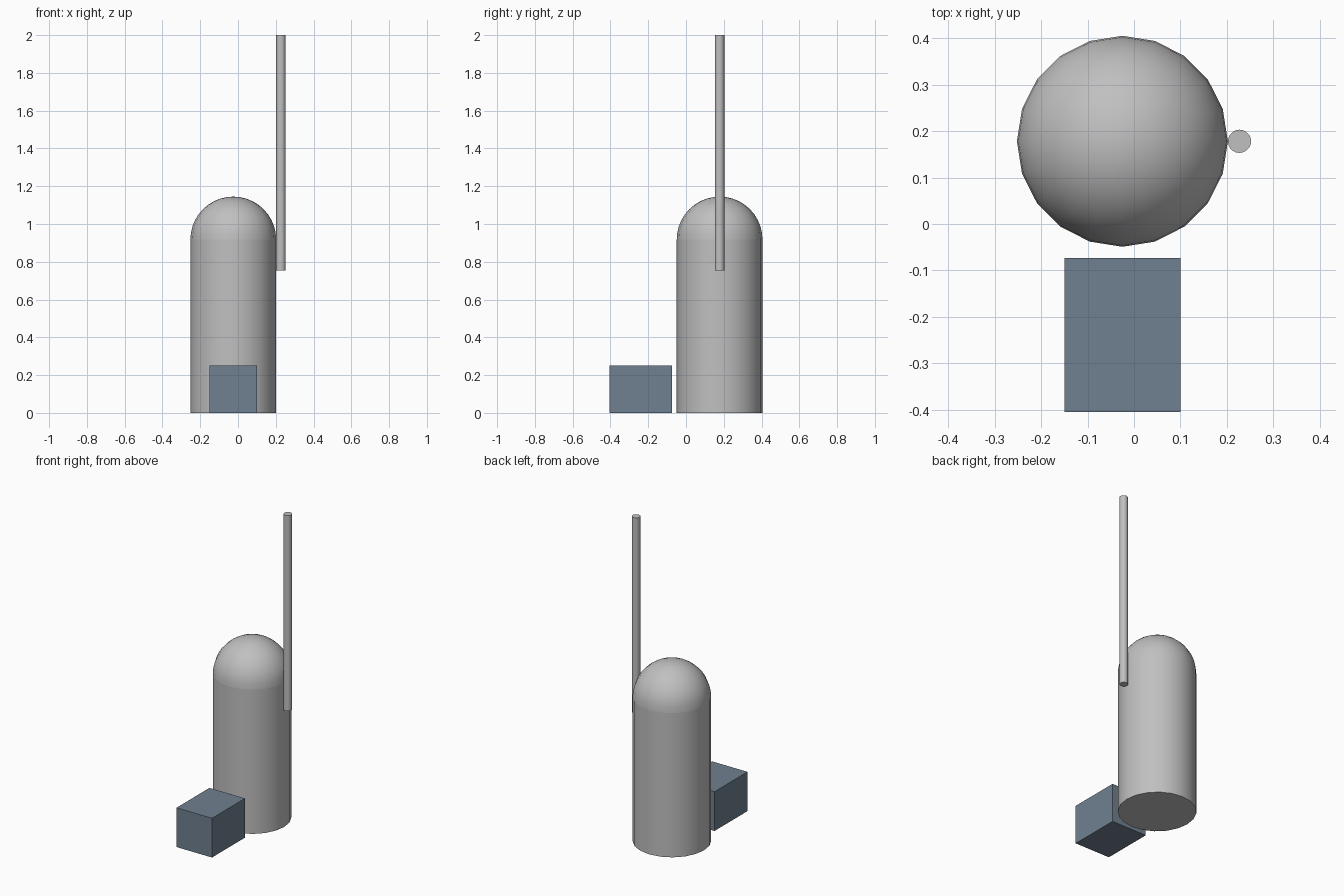
import bpy
import bmesh
import math
from mathutils import Matrix

cube = bpy.data.objects.get("Cube")
if cube:
    bpy.data.objects.remove(cube, do_unlink=True)


def material(name, rgb):
    mat = bpy.data.materials.new(name)
    mat.use_nodes = True
    color = (*rgb, 1.0)
    mat.diffuse_color = color
    mat.node_tree.nodes["Principled BSDF"].inputs["Base Color"].default_value = color
    return mat


def finish(name, bm, mat, location, smooth=True):
    mesh = bpy.data.meshes.new(name)
    bm.to_mesh(mesh)
    bm.free()
    obj = bpy.data.objects.new(name, mesh)
    obj.location = location
    mesh.materials.append(mat)
    bpy.context.collection.objects.link(obj)
    if smooth:
        bpy.ops.object.select_all(action="DESELECT")
        obj.select_set(True)
        bpy.context.view_layer.objects.active = obj
        bpy.ops.object.shade_smooth_by_angle(angle=math.radians(40))
    return obj


def cylinder(name, radius, bottom, top, sides, mat, x, y):
    bm = bmesh.new()
    bmesh.ops.create_cone(bm, cap_ends=True, segments=sides, radius1=radius,
                          radius2=radius, depth=top - bottom)
    return finish(name, bm, mat, (x, y, (bottom + top) / 2))


silver = material("silver grey", (0.527, 0.527, 0.527))
slate = material("slate blue grey", (0.162, 0.216, 0.279))

BODY_X, BODY_Y, RADIUS, SHOULDER = -0.025, 0.178, 0.227, 0.918
SIDES = 20

# Upright body
cylinder("body", RADIUS, 0, SHOULDER, SIDES, silver, BODY_X, BODY_Y)

# Rounded top: upper half of a sphere
bm = bmesh.new()
bmesh.ops.create_uvsphere(bm, u_segments=SIDES, v_segments=SIDES, radius=RADIUS)
bmesh.ops.bisect_plane(bm, geom=bm.verts[:] + bm.edges[:] + bm.faces[:],
                       plane_co=(0, 0, 0), plane_no=(0, 0, 1),
                       dist=0.0001, clear_inner=True)
finish("dome", bm, silver, (BODY_X, BODY_Y, SHOULDER))

# Tall thin rod beside the body
cylinder("rod", 0.025, 0.755, 2, SIDES, silver, 0.227, BODY_Y)

# Low box in front
bm = bmesh.new()
bmesh.ops.create_cube(bm, size=1, matrix=Matrix.Diagonal((0.25, 0.331, 0.25, 1)))
finish("front_box", bm, slate, (BODY_X, -0.239, 0.125), smooth=False)
